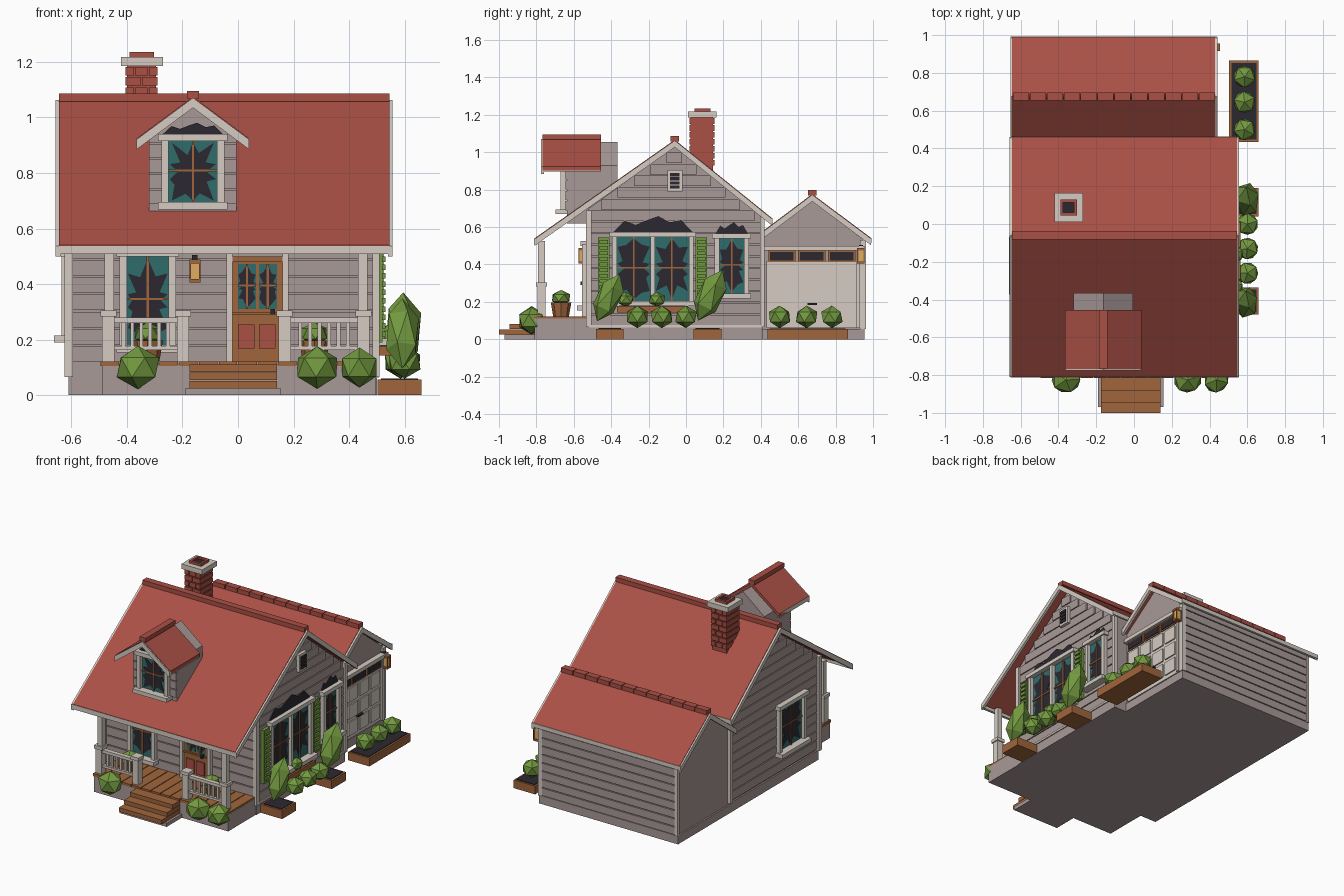
import bpy, bmesh, math, random
from mathutils import Vector

if "Cube" in bpy.data.objects:
    bpy.data.objects.remove(bpy.data.objects["Cube"])

random.seed(4)
COL = dict(roof=(.40, .08, .06), wall=(.39, .32, .31), trim=(.66, .60, .54), wood=(.35, .13, .045),
           green=(.17, .32, .05), teal=(.03, .15, .15), dark=(.024, .022, .03), lamp=(.75, .42, .12))
MAT = {}
for k, c in COL.items():
    MAT[k] = bpy.data.materials.new(k)
    MAT[k].diffuse_color = (*c, 1)


def finish(name, bm, mat):
    bmesh.ops.recalc_face_normals(bm, faces=bm.faces)
    me = bpy.data.meshes.new(name)
    bm.to_mesh(me)
    bm.free()
    me.materials.append(MAT[mat])
    ob = bpy.data.objects.new(name, me)
    bpy.context.collection.objects.link(ob)
    return ob


def boxes(name, mat, *lst):
    """Several boxes (x0,x1,y0,y1,z0,z1) in one object."""
    bm = bmesh.new()
    for b in lst:
        vs = bmesh.ops.create_cube(bm, size=1)['verts']
        for v in vs:
            v.co = Vector([(b[2*i] + b[2*i+1]) / 2 + v.co[i] * (b[2*i+1] - b[2*i]) for i in range(3)])
    return finish(name, bm, mat)


def prism(name, mat, axis, pts, a, b):
    """Outline extruded along x (points y,z) or y (points x,z)."""
    bm = bmesh.new()
    mk = (lambda p, t: (t, p[0], p[1])) if axis == 'x' else (lambda p, t: (p[0], t, p[1]))
    lo = [bm.verts.new(mk(p, a)) for p in pts]
    hi = [bm.verts.new(mk(p, b)) for p in pts]
    bm.faces.new(lo)
    bm.faces.new(hi)
    for i in range(len(pts)):
        j = (i + 1) % len(pts)
        bm.faces.new((lo[i], lo[j], hi[j], hi[i]))
    return finish(name, bm, mat)


# Wall-relative helpers: face F (front), B (back), R (right), L (left), d = distance out of the wall
def on(face, pl, u0, u1, z0, z1, d0, d1):
    s = 1 if face in 'RB' else -1
    a, b = sorted((pl + s * d0, pl + s * d1))
    return (u0, u1, a, b, z0, z1) if face in 'FB' else (a, b, u0, u1, z0, z1)


def flat(name, mat, face, pl, pts, d0, d1):
    s = 1 if face in 'RB' else -1
    prism(name, mat, 'y' if face in 'FB' else 'x', pts, pl + s * d0, pl + s * d1)


def broken_pane(name, face, pl, u0, u1, z0, z1, d):
    boxes(name + '_glass', 'teal', on(face, pl, u0, u1, z0, z1, 0, d))
    w, h, pts = (u1 - u0) / 2, (z1 - z0) / 2, []
    for i in range(20):
        a = 2 * math.pi * i / 20
        r = min(w / max(abs(math.cos(a)), 1e-6), h / max(abs(math.sin(a)), 1e-6))
        r *= .95 if i % 2 else random.uniform(.5, .78)
        pts.append(((u0 + u1) / 2 + r * math.cos(a), (z0 + z1) / 2 + r * math.sin(a)))
    flat(name + '_hole', 'dark', face, pl, pts, 0, d + .003)
    m, n = (u0 + u1) / 2, z0 + .52 * (z1 - z0)
    boxes(name + '_muntins', 'wood', on(face, pl, m - .004, m + .004, z0, z1, 0, d + .008),
          on(face, pl, u0, u1, n - .004, n + .004, 0, d + .008))


def window(name, face, pl, u0, u1, z0, z1, panes=1, t=.026, soot=0):
    g, w = .024, (u1 - u0 - .024 * (panes - 1)) / panes
    bars = [(u0 - t, u0, z0, z1, .035), (u1, u1 + t, z0, z1, .035),
            (u0 - t - .012, u1 + t + .012, z1, z1 + t, .045), (u0 - t - .012, u1 + t + .012, z0 - t, z0, .062)]
    for i in range(panes):
        a = u0 + i * (w + g)
        broken_pane(f'{name}_pane_{i}', face, pl, a, a + w, z0, z1, .012)
        if i:
            bars.append((a - g, a, z0, z1, .035))
    boxes(name + '_frame', 'trim', *[on(face, pl, a, b, c, d, 0, e) for a, b, c, d, e in bars])
    if soot:
        top = [0, .7, .45, .75, 1, .6, .75, 0]
        pts = [(u0 - .02 + i * (u1 - u0 + .04) / 7, z1 + t + h * soot) for i, h in enumerate(top)]
        flat(name + '_soot', 'dark', face, pl, pts, 0, .016)


def siding(name, face, pl, z0, z1, span, step=.062):
    rows, z = [], z0
    while z < z1 - .02:
        t = min(z + step - .006, z1)
        a, b = span(t)
        if b - a > .02:
            rows.append(on(face, pl, a, b, z, t, -.005, .009))
        z += step
    boxes(name, 'wall', *rows)


def slope(name, mat, axis, hi, lo, a, b, t=.022, drop=0):
    (p, z), (q, w) = hi, lo
    z, w = z - drop, w - drop
    prism(name, mat, axis, [(p, z), (q, w), (q, w - t), (p, z - t)], a, b)


# Foundation, body and porch
boxes('foundation', 'wall', (-.61, .5, -.52, .41, 0, .065), (-.61, .41, .41, .955, 0, .055),
      (-.49, .495, -.81, -.52, 0, .11), (-.19, .155, -.97, -.81, 0, .025))
prism('house_body', 'wall', 'x', [(-.52, .06), (.41, .06), (.41, .65), (-.06, 1.03), (-.52, .70)], -.6, .49)
prism('garage_body', 'wall', 'x', [(.4, .05), (.95, .05), (.95, .53), (.675, .745), (.4, .55)], -.6, .4)
boxes('porch_floor', 'wood', *[(-.495 + i * .071, -.429 + i * .071, -.815, -.52, .105, .122) for i in range(14)])
boxes('porch_steps', 'wood', *[(-.175, .14, y, -.8, .025 + i * .029, .052 + i * .029)
                               for i, y in enumerate((-1, -.945, -.885))])

# Clapboards, stepped under the gable
def gable(t):
    return max(-.52, -.06 - (1.03 - t) / .707), min(.41, -.06 + (1.03 - t) / .8)

siding('siding_right', 'R', .49, .075, 1.02, gable)
siding('siding_left', 'L', -.6, .075, 1.02, gable)
siding('siding_front', 'F', -.52, .12, .68, lambda t: (-.6, .49))
siding('siding_garage_back', 'B', .95, .06, .53, lambda t: (-.6, .4), .055)
boxes('corner_boards', 'trim', (.485, .51, -.535, -.505, .065, .69), (-.625, -.595, -.535, -.505, .065, .69),
      (.485, .51, .395, .42, .065, .66), (-.62, -.595, .395, .42, .065, .64),
      (.385, .415, .93, .962, .055, .53), (-.61, -.59, .94, .962, .055, .53),
      (.49, .507, -.52, .41, .063, .076))

# Roofs with rake and eave boards
def roof(name, axis, top, lo1, lo2, a, b, ends):
    for i, lo in enumerate((lo1, lo2)):
        slope(f'{name}_slope_{i}', 'roof', axis, top, lo, a, b)
        for j, (c, d) in enumerate(ends):
            slope(f'{name}_rake_{i}{j}', 'trim', axis, top, lo, c, d, .036, .004)

roof('main_roof', 'x', (-.06, 1.067), (-.81, .54), (.46, .648), -.645, .545, [(-.658, -.64), (.54, .556)])
roof('garage_roof', 'x', (.675, .777), (.99, .542), (.4, .57), -.645, .43, [(-.655, -.64), (.425, .442)])
roof('dormer_roof', 'y', (-.162, 1.075), (-.365, .925), (.04, .925), -.768, -.455, [(-.776, -.76)])
boxes('eave_boards', 'trim', (-.655, .553, -.812, -.795, .508, .538), (-.655, .44, .978, .993, .515, .542),
      (-.655, .553, .45, .463, .62, .648), (-.365, -.352, -.77, -.455, .897, .925), (.027, .04, -.77, -.455, .897, .925))
boxes('main_ridge_cap', 'roof', (-.645, .545, -.082, -.038, 1.057, 1.086))
boxes('garage_ridge_cap', 'roof', *[(-.64 + i * .0895, -.555 + i * .0895, .653, .697, .768, .797) for i in range(12)])
boxes('dormer_ridge_cap', 'roof', (-.184, -.14, -.768, -.455, 1.068, 1.096))

# Dormer
prism('dormer_body', 'wall', 'y', [(-.32, .62), (-.005, .62), (-.005, .93), (-.162, 1.055), (-.32, .93)], -.635, -.365)
siding('dormer_siding', 'F', -.635, .69, .94, lambda t: (-.32, -.005), .055)
window('dormer_window', 'F', -.635, -.25, -.075, .695, .915, soot=.04)

# Chimney
boxes('chimney', 'roof', (-.4, -.295, .025, .145, .85, 1.19))
boxes('chimney_bricks', 'roof', *[(x0, x1, .018, .152, .93 + r * .037, .96 + r * .037) for r in range(7)
      for x0, x1 in ([(-.405, -.35), (-.345, -.29)] if r % 2 else [(-.405, -.375), (-.37, -.325), (-.32, -.29)])])
boxes('chimney_cap', 'trim', (-.422, -.27, .01, .163, 1.185, 1.218))
boxes('chimney_flue', 'roof', (-.39, -.375, .045, .13, 1.2, 1.235), (-.318, -.303, .045, .13, 1.2, 1.235),
      (-.39, -.303, .045, .06, 1.2, 1.235), (-.39, -.303, .115, .13, 1.2, 1.235))
boxes('flue_opening', 'dark', (-.376, -.316, .058, .117, 1.2, 1.225))

# Windows, shutters and vent
window('porch_window', 'F', -.52, -.4, -.25, .18, .5)
window('left_window', 'L', -.6, -.335, -.105, .215, .5)
window('large_window', 'R', .49, -.37, .015, .205, .548, 2, soot=.085)
window('small_window', 'R', .49, .178, .31, .245, .54, soot=.06)
for i, u in enumerate((-.47, .052)):
    boxes(f'shutter_{i}', 'green', on('R', .49, u, u + .06, .19, .545, 0, .03),
          *[on('R', .49, u + .008, u + .052, .21 + k * .03, .23 + k * .03, 0, .042) for k in range(11)])
boxes('vent_frame', 'trim', on('R', .49, -.1, -.02, .79, .905, 0, .03))
boxes('vent_slats', 'dark', *[on('R', .49, -.085, -.035, .805 + k * .022, .823 + k * .022, 0, .036) for k in range(4)])

# Front door
boxes('door_frame', 'trim', on('F', -.52, -.042, -.02, .12, .51, 0, .035), on('F', -.52, .16, .182, .12, .51, 0, .035))
boxes('door', 'wood', on('F', -.52, -.02, .16, .12, .5, 0, .02), on('F', -.52, -.02, .16, .29, .3, 0, .028),
      on('F', -.52, -.02, .16, .48, .5, 0, .03))
for i, u in enumerate((0, .075)):
    broken_pane(f'door_pane_{i}', 'F', -.52, u, u + .065, .31, .473, .022)
    boxes(f'door_panel_{i}', 'roof', on('F', -.52, u, u + .06, .168, .255, 0, .027))
boxes('door_handle', 'dark', on('F', -.52, .117, .133, .29, .31, 0, .045))

# Garage door
boxes('garage_door', 'trim', on('R', .4, .43, .91, .06, .42, 0, .012),
      *[on('R', .4, .445 + c * .117, .54 + c * .117, .085 + r * .112, .175 + r * .112, 0, .02)
        for c in range(4) for r in range(3)],
      on('R', .4, .42, .955, .475, .5, 0, .035), on('R', .4, .91, .93, .06, .48, 0, .025))
for i in range(3):
    u = .44 + i * .16
    boxes(f'garage_light_frame_{i}', 'wood', on('R', .4, u, u + .146, .413, .475, 0, .018))
    boxes(f'garage_light_{i}', 'dark', on('R', .4, u + .01, u + .136, .422, .466, 0, .022))
boxes('garage_handle', 'dark', on('R', .4, .65, .7, .183, .193, 0, .03))

# Lanterns
for n, f, pl, u in (('porch', 'F', -.52, -.155), ('garage', 'R', .4, .935)):
    boxes(n + '_lantern_glass', 'lamp', on(f, pl, u - .014, u + .014, .418, .475, .022, .05))
    boxes(n + '_lantern_case', 'wood', on(f, pl, u - .02, u + .02, .405, .418, .012, .056),
          on(f, pl, u - .02, u + .02, .475, .488, .012, .056),
          *[on(f, pl, u + s, u + s + .006, .41, .48, d, d + .006) for s in (-.02, .014) for d in (.012, .05)])
    boxes(n + '_lantern_bracket', 'dark', on(f, pl, u - .01, u + .01, .46, .505, 0, .03))

# Porch columns and railings
boxes('porch_columns', 'trim', *[(x - .017, x + .017, -.79, -.755, .29, .525) for x in (-.463, .45)])
boxes('porch_posts', 'trim', *[b for x in (-.467, -.198, .168, .452) for b in (
    (x - .022, x + .022, -.795, -.75, .12, .285), (x - .029, x + .029, -.802, -.743, .283, .305))])
for n, a, b in (('left', -.445, -.22), ('right', .19, .43)):
    boxes(n + '_railing', 'trim', (a, b, -.787, -.757, .26, .28), (a, b, -.784, -.76, .163, .178),
          *[(a + (b - a) * k / 7 - .007, a + (b - a) * k / 7 + .007, -.779, -.765, .17, .265) for k in range(1, 7)])


# Plants and planters
def bush(name, loc, scale, tilt=0):
    bm = bmesh.new()
    bmesh.ops.create_icosphere(bm, subdivisions=1, radius=1)
    ob = finish(name, bm, 'green')
    ob.location, ob.scale, ob.rotation_euler = loc, scale, (tilt, 0, random.random() if not tilt else 0)

def planter(name, x0, x1, y0, y1, z0, z1):
    boxes(name, 'wood', (x0, x1, y0, y1, z0, z1))
    boxes(name + '_soil', 'dark', (x0 + .012, x1 - .012, y0 + .012, y1 - .012, z1 - .01, z1 + .004))

planter('garage_planter', .503, .66, .435, .865, 0, .054)
planter('side_planter_0', .503, .66, -.48, -.335, 0, .056)
planter('side_planter_1', .503, .66, .04, .19, 0, .056)
planter('window_box', .5, .565, -.37, .01, .143, .178)
for i, (x, r) in enumerate(((-.36, .085), (.285, .083), (.437, .078))):
    bush(f'front_bush_{i}', (x, -.825, .1), (r, r * .9, r * .92))
for i, y in enumerate((.5, .645, .78, -.26, -.13, 0)):
    bush(f'side_bush_{i}', (.585 if i < 3 else .6, y, .12), (.064, .064, .06))
bush('tall_bush_0', (.592, -.415, .222), (.066, .07, .14), -.45)
bush('tall_bush_1', (.595, .13, .235), (.072, .075, .15), -.45)
for i, y in enumerate((-.325, -.155)):
    bush(f'window_box_plant_{i}', (.54, y, .212), (.04, .05, .042))
for i, x in enumerate((-.325, .275)):
    bm = bmesh.new()
    bmesh.ops.create_cone(bm, cap_ends=True, segments=8, radius1=.042, radius2=.055, depth=.075)
    finish(f'porch_pot_{i}', bm, 'wood').location = (x, -.668, .16)
    bush(f'porch_plant_{i}', (x, -.668, .222), (.052, .055, .042))

for m in bpy.data.materials:
    if m.users and not m.is_grease_pencil:
        m.use_nodes = True
        m.node_tree.nodes["Principled BSDF"].inputs["Base Color"].default_value = m.diffuse_color
